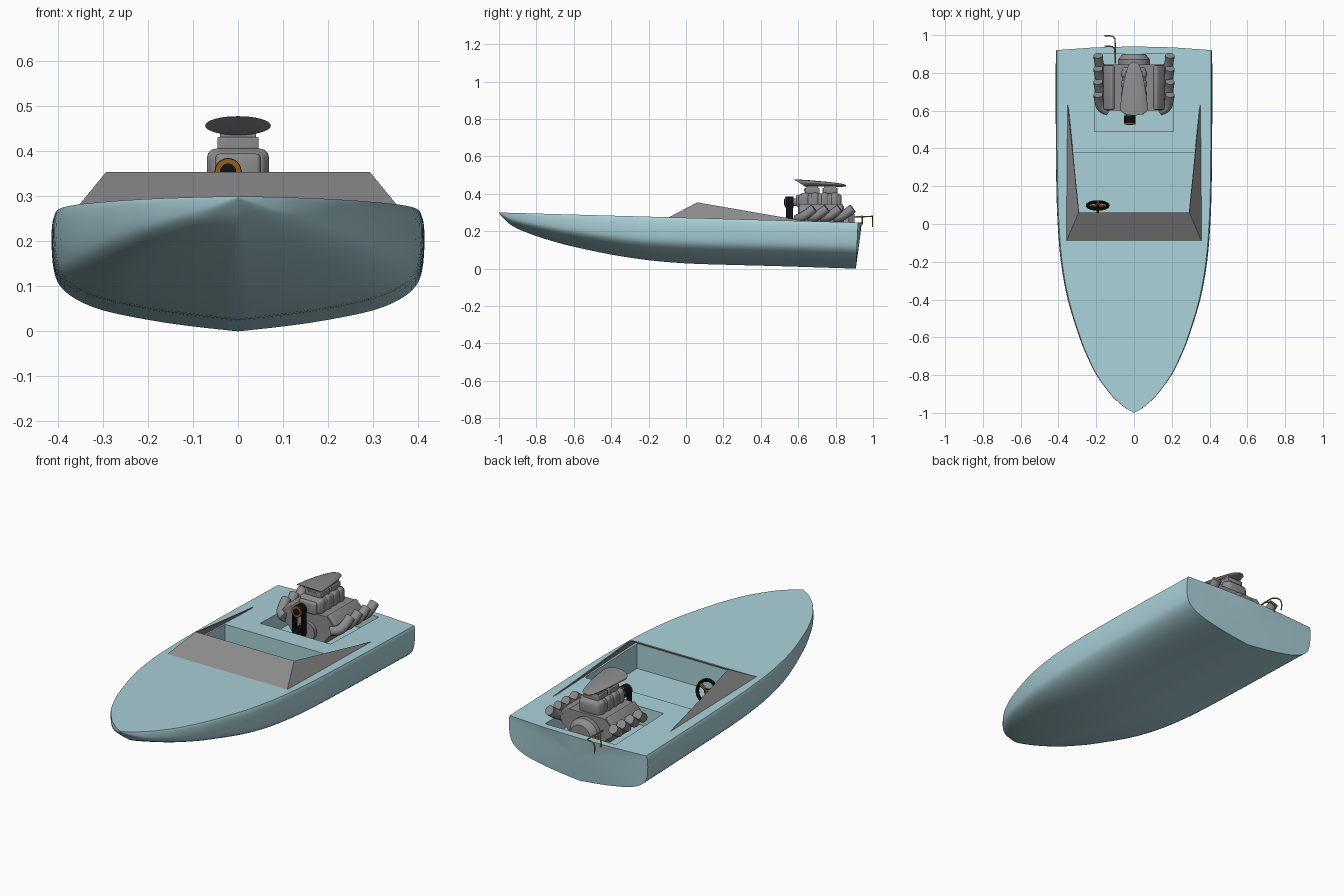
import bpy, bmesh, math
from mathutils import Vector, Matrix

if "Cube" in bpy.data.objects:
    bpy.data.objects.remove(bpy.data.objects["Cube"])


def material(name, *rgb):
    m = bpy.data.materials.new(name)
    m.use_nodes = True
    m.diffuse_color = (*rgb, 1)
    m.node_tree.nodes["Principled BSDF"].inputs["Base Color"].default_value = (*rgb, 1)
    return m


BLUE = material("pale blue paint", 0.40, 0.64, 0.69)
GREY = material("grey metal", 0.26, 0.26, 0.26)
BLACK = material("black rubber", 0.006, 0.006, 0.006)
BRONZE = material("bronze", 0.29, 0.115, 0.012)
BRASS = material("brass", 0.4, 0.27, 0.02)


def finish(bm, name, mat, smooth=35):
    bmesh.ops.remove_doubles(bm, verts=bm.verts, dist=1e-5)
    bmesh.ops.recalc_face_normals(bm, faces=bm.faces)
    mesh = bpy.data.meshes.new(name)
    bm.to_mesh(mesh)
    bm.free()
    mesh.materials.append(mat)
    ob = bpy.data.objects.new(name, mesh)
    bpy.context.collection.objects.link(ob)
    if smooth:
        smooth_shade(ob, smooth)
    return ob


def smooth_shade(ob, angle):
    bpy.ops.object.select_all(action="DESELECT")
    ob.select_set(True)
    bpy.context.view_layer.objects.active = ob
    bpy.ops.object.shade_smooth_by_angle(angle=math.radians(angle))


def spline(points, steps=3):
    """Catmull-Rom curve through the points."""
    p = [Vector(q) for q in points]
    p = [2 * p[0] - p[1]] + p + [2 * p[-1] - p[-2]]
    out = []
    for a, b, c, d in zip(p, p[1:], p[2:], p[3:]):
        for t in (k / steps for k in range(steps)):
            out.append(b + (c - a) * t / 2 + (2 * a - 5 * b + 4 * c - d) * t * t / 2
                       + (3 * b - a - 3 * c + d) * t ** 3 / 2)
    return out + [p[-2]]


def loft(rings, name, mat, caps=True, smooth=35, tip=None):
    bm = bmesh.new()
    rows = [[bm.verts.new(p) for p in ring] for ring in rings]
    n = len(rows[0])
    for a, b in zip(rows, rows[1:]):
        for i in range(n):
            j = (i + 1) % n
            bm.faces.new((a[i], a[j], b[j], b[i]))
    if tip:
        centre = bm.verts.new(tip)
        for i in range(n):
            bm.faces.new((rows[-1][i], rows[-1][(i + 1) % n], centre))
    elif caps:
        bm.faces.new(rows[0])
        bm.faces.new(rows[-1])
    return finish(bm, name, mat, smooth)


def box(name, mat, x, y, z, bevel=0.0, turn=0.0):
    bm = bmesh.new()
    bmesh.ops.create_cube(bm, size=1)
    bmesh.ops.scale(bm, verts=bm.verts, vec=(x[1] - x[0], y[1] - y[0], z[1] - z[0]))
    if bevel:
        bmesh.ops.bevel(bm, geom=bm.edges[:], offset=bevel, segments=3, profile=0.5, affect="EDGES")
    bmesh.ops.rotate(bm, verts=bm.verts, matrix=Matrix.Rotation(turn, 3, "Y"))
    bmesh.ops.translate(bm, verts=bm.verts, vec=(sum(x) / 2, sum(y) / 2, sum(z) / 2))
    return finish(bm, name, mat)


def rod(name, mat, a, b, r1, r2=None, sides=24):
    a, b = Vector(a), Vector(b)
    bm = bmesh.new()
    bmesh.ops.create_cone(bm, cap_ends=True, segments=sides, radius1=r1,
                          radius2=r1 if r2 is None else r2, depth=(b - a).length)
    turn = (b - a).to_track_quat("Z", "Y").to_matrix().to_4x4()
    bm.transform(Matrix.Translation((a + b) / 2) @ turn)
    return finish(bm, name, mat)


def tube(name, mat, points, radius):
    curve = bpy.data.curves.new(name, "CURVE")
    curve.dimensions = "3D"
    curve.bevel_depth, curve.bevel_resolution = radius, 3
    curve.resolution_u, curve.use_fill_caps = 6, True
    s = curve.splines.new("BEZIER")
    s.bezier_points.add(len(points) - 1)
    for bp, p in zip(s.bezier_points, points):
        bp.co = p
        bp.handle_left_type = bp.handle_right_type = "AUTO"
    curve.materials.append(mat)
    ob = bpy.data.objects.new(name, curve)
    bpy.context.collection.objects.link(ob)
    return ob


# Hull: half section (width, height fractions) swept along stations (y, half width, keel)
SECTION = [(0, 0), (.25, .046), (.47, .1), (.72, .187), (.87, .29), (.955, .41), (.988, .55),
           (1, .75), (.997, .92), (.983, 1)]
STATIONS = [(-1, 0, .297), (-.98, .036, .273), (-.95, .075, .244), (-.9, .126, .213), (-.8, .199, .174),
            (-.7, .249, .143), (-.6, .289, .117), (-.4, .351, .075), (-.2, .387, .045), (0, .404, .028),
            (.2, .411, .021), (.5, .414, .013), (.908, .414, 0)]
section = [tuple(p) for p in spline(SECTION)] + [(.5, 1), (0, 1)]
rings = []
for y, w, keel in spline(STATIONS):
    deck = .3 - .028 * (y + 1)
    vee = max(0, -.3 - y) * .2
    half = []
    for f, h in section:
        h += vee * (1 - h) * f
        yy = y + (h * (.012 + .02 * (1 - f * f)) if y > .9 else 0)
        half.append((f * w, yy, keel + (deck - keel) * h))
    rings.append(half + [(-x, yy, z) for x, yy, z in half[-2:0:-1]])
hull = loft(rings, "hull", BLUE, smooth=0, tip=(0, .927, .14))

# Cockpit and engine well cut into the deck
for x, y, z in [(.34, (-.07, .375), (.14, .5)), (.21, (.49, .9), (.16, .5))]:
    cutter = box("cutter", BLUE, (-x, x), y, z)
    cutter.hide_render = True
    mod = hull.modifiers.new("cut", "BOOLEAN")
    mod.operation, mod.solver, mod.object = "DIFFERENCE", "EXACT", cutter
    bpy.context.view_layer.objects.active = hull
    bpy.ops.object.modifier_apply(modifier=mod.name)
    bpy.data.objects.remove(cutter)
smooth_shade(hull, 35)

# Wraparound windshield
bm = bmesh.new()
side = {}
for s in (-1, 1):
    side[s] = [bm.verts.new(p) for p in ((s * .361, -.098, .271), (s * .293, .06, .354), (s * .352, .635, .254))]
    bm.faces.new(side[s])
bm.faces.new((side[-1][0], side[1][0], side[1][1], side[-1][1]))
shield = finish(bm, "windshield", GREY, 0)
solid = shield.modifiers.new("thickness", "SOLIDIFY")
solid.thickness = .005

# Steering wheel
centre = Vector((-.192, .098, .225))
axis = Vector((0, math.cos(.35), math.sin(.35)))
u, v = Vector((1, 0, 0)), axis.cross(Vector((1, 0, 0)))
rim = []
for i in range(33):
    a = math.tau * i / 32
    out = u * math.cos(a) + v * math.sin(a)
    rim.append([centre + out * (.054 + .009 * math.cos(b)) + axis * .009 * math.sin(b)
                for b in (math.tau * k / 10 for k in range(10))])
loft(rim, "wheel_rim", BLACK, caps=False)
for k in range(3):
    a = math.radians(90 + 120 * k)
    rod("wheel_spoke", BRONZE, centre, centre + (u * math.cos(a) + v * math.sin(a)) * .052, .008, sides=8)
rod("wheel_hub", BLACK, centre + axis * .006, centre - axis * .01, .013)
rod("steering_column", BLACK, centre, centre - axis * .17, .007)

# Engine block: V profile extruded along the boat
profile = [(.07, .165), (.12, .23), (.15, .25), (.16, .28), (.11, .335), (.06, .335)]
profile += [(-x, z) for x, z in reversed(profile)]
loft([[(x, y, z) for x, z in profile] for y in (.6, .845)], "engine_block", GREY)
rod("bell_housing", GREY, (0, .84, .235), (0, .87, .235), .085)
rod("bell_housing_end", GREY, (0, .87, .235), (0, .9, .235), .085, .06)
rod("crank_hub", GREY, (0, .58, .235), (0, .61, .235), .05)

# Cylinder heads' covers and exhaust pipes on both sides
for s in (-1, 1):
    box("valve_cover", GREY, (s * .128 - .033, s * .128 + .033), (.605, .84), (.293, .331), .008, s * .85)
    for i in range(4):
        y = .597 + .069 * i
        tube("exhaust_pipe", GREY, [(s * .135, y, .268), (s * .172, y + .02, .275),
                                    (s * .186, y + .055, .297), (s * .19, y + .088, .322)], .025)

# Supercharger with rounded ribs
box("blower", GREY, (-.064, .064), (.6, .832), (.32, .402), .022)
for i in range(4):
    y = .636 + .053 * i
    box("blower_rib", GREY, (-.069, .069), (y - .024, y + .024), (.32, .406), .02)
box("blower_front", GREY, (-.05, .05), (.588, .61), (.33, .395), .01)

# Two carburettors under the scoop
for y in (.675, .77):
    box("carburettor", GREY, (-.046, .046), (y - .04, y + .04), (.4, .432), .004)
    box("carburettor_top", GREY, (-.04, .04), (y - .032, y + .032), (.43, .446))
box("carburettor_plate", GREY, (-.025, .025), (.632, .637), (.412, .428))

# Air scoop: elliptical sections tapering to the back
scoop = []
for y, z, a, b, lean in [(.608, .457, .073, .021, .033), (.67, .456, .068, .017, .015),
                         (.74, .452, .057, .014, .005), (.8, .448, .044, .011, 0),
                         (.84, .445, .03, .008, 0), (.855, .444, .014, .004, 0)]:
    scoop.append([(a * math.cos(t), y - lean * math.sin(t), z + b * math.sin(t))
                  for t in (math.tau * k / 32 for k in range(32))])
loft(scoop, "air_scoop", GREY, smooth=40)

# Drive belt and pulleys
for z in (.355, .235):
    rod("belt_pulley", BLACK, (-.022, .535, z), (-.022, .575, z), .03)
rod("pulley_shaft", GREY, (-.022, .57, .355), (-.022, .6, .355), .02)
rod("pulley_ring", BRONZE, (-.022, .528, .355), (-.022, .537, .355), .029)
rod("pulley_centre", BLACK, (-.022, .525, .355), (-.022, .535, .355), .018)
for x in (-.049, .005):
    box("belt_strand", BLACK, (x - .004, x + .004), (.535, .572), (.235, .355))

# Bent brass pipes over the transom
tube("rear_pipe_long", BRASS, [(-.1, .85, .274), (-.1, .96, .278), (-.106, .988, .279),
                               (-.14, .997, .279), (-.15, .997, .27), (-.152, .997, .222)], .0035)
tube("rear_pipe_short", BRASS, [(-.1, .9, .276), (-.108, .934, .279), (-.14, .941, .279),
                                (-.15, .942, .27), (-.152, .942, .235)], .0035)
